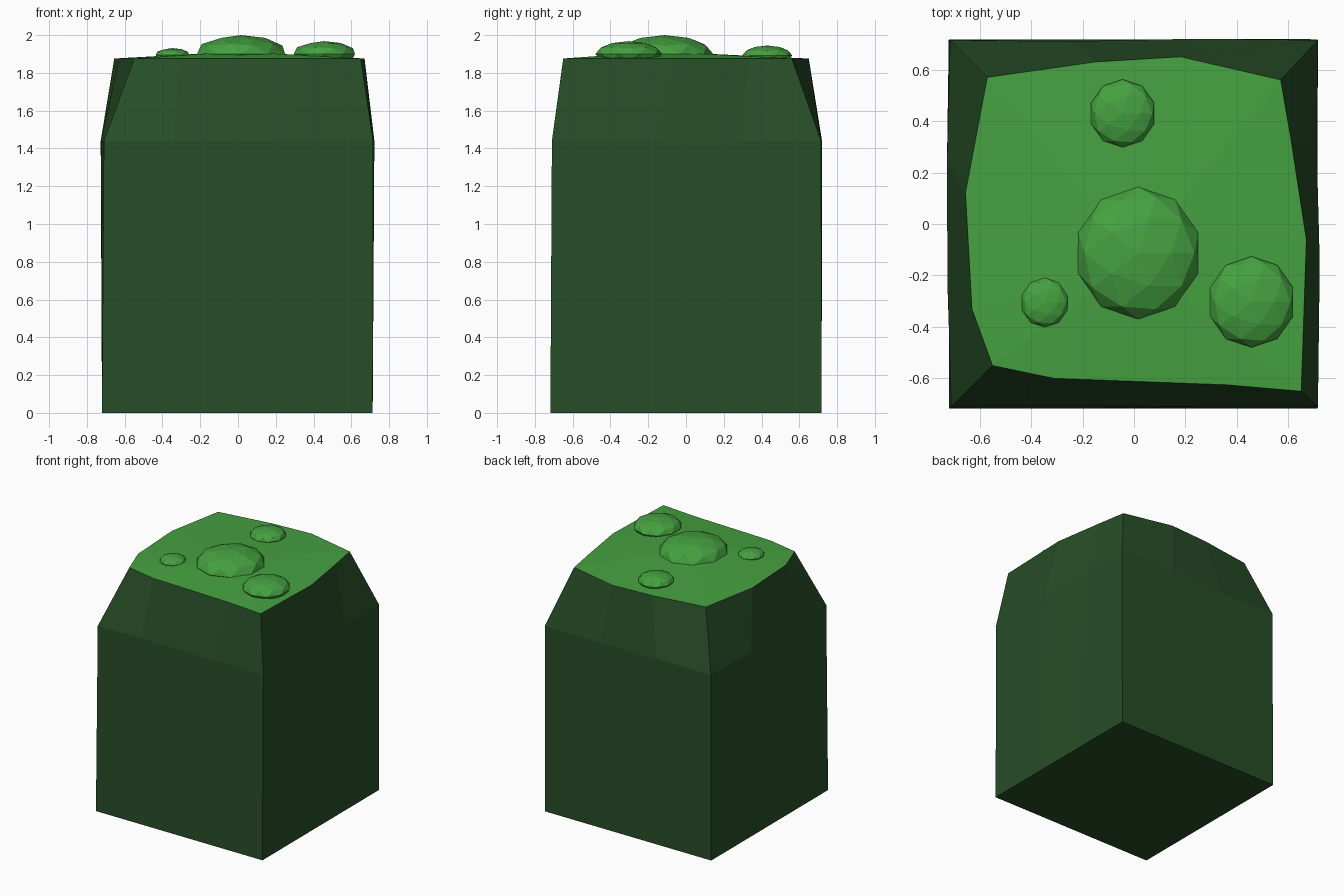
import bpy, bmesh


def material(name, color):
    m = bpy.data.materials.new(name)
    m.diffuse_color = (*color, 1)
    return m


dark = material("dark_green", (0.02, 0.075, 0.02))
light = material("light_green", (0.06, 0.36, 0.052))

# Outlines with 12 points each, counter-clockwise from the back left corner
top = [(-0.57, 0.57), (-0.655, 0.12), (-0.63, -0.33), (-0.55, -0.55),
       (-0.31, -0.60), (0.36, -0.625), (0.65, -0.65), (0.67, -0.06),
       (0.61, 0.33), (0.57, 0.56), (0.18, 0.65), (-0.15, 0.63)]
shoulder = [(-0.715, 0.715), (-0.727, 0.24), (-0.725, -0.24), (-0.71, -0.71),
            (-0.34, -0.68 - 0.025), (0.24, -0.71), (0.715, -0.71), (0.722, -0.15),
            (0.71, 0.3), (0.715, 0.715), (0.24, 0.72), (-0.24, 0.71)]
base = [(-0.72, 0.718), (-0.72, 0.24), (-0.72, -0.24), (-0.72, -0.718),
        (-0.24, -0.718), (0.24, -0.718), (0.713, -0.718), (0.713, -0.24),
        (0.713, 0.24), (0.713, 0.718), (0.24, 0.718), (-0.24, 0.718)]

# Block: lofted rings, closed bottom, slightly peaked light top
bm = bmesh.new()
rings = [[bm.verts.new((x, y, z)) for x, y in pts]
         for pts, z in ((base, 0), (shoulder, 1.44), (top, 1.876))]
bm.faces.new(rings[0][::-1])
peak = bm.verts.new((0.0, -0.14, 1.913))
for i in range(12):
    j = (i + 1) % 12
    for lo, hi in zip(rings, rings[1:]):
        bm.faces.new((lo[i], lo[j], hi[j], hi[i]))
    bm.faces.new((rings[2][i], rings[2][j], peak)).material_index = 1
bmesh.ops.recalc_face_normals(bm, faces=bm.faces)
mesh = bpy.data.meshes.new("block")
bm.to_mesh(mesh)
bm.free()
mesh.materials.append(dark)
mesh.materials.append(light)
bpy.context.collection.objects.link(bpy.data.objects.new("block", mesh))

# Flattened faceted bumps on the top: centre, radii
bumps = [((0.016, -0.113, 1.90), (0.245, 0.257, 0.10)),
         ((0.457, -0.303, 1.90), (0.17, 0.177, 0.068)),
         ((-0.044, 0.43, 1.893), (0.129, 0.132, 0.052)),
         ((-0.347, -0.305, 1.894), (0.093, 0.096, 0.037))]
for i, (loc, radii) in enumerate(bumps):
    bpy.ops.mesh.primitive_ico_sphere_add(subdivisions=2, radius=1, location=loc)
    ob = bpy.context.object
    ob.name = f"bump_{i + 1}"
    ob.scale = radii
    ob.data.materials.append(light)
